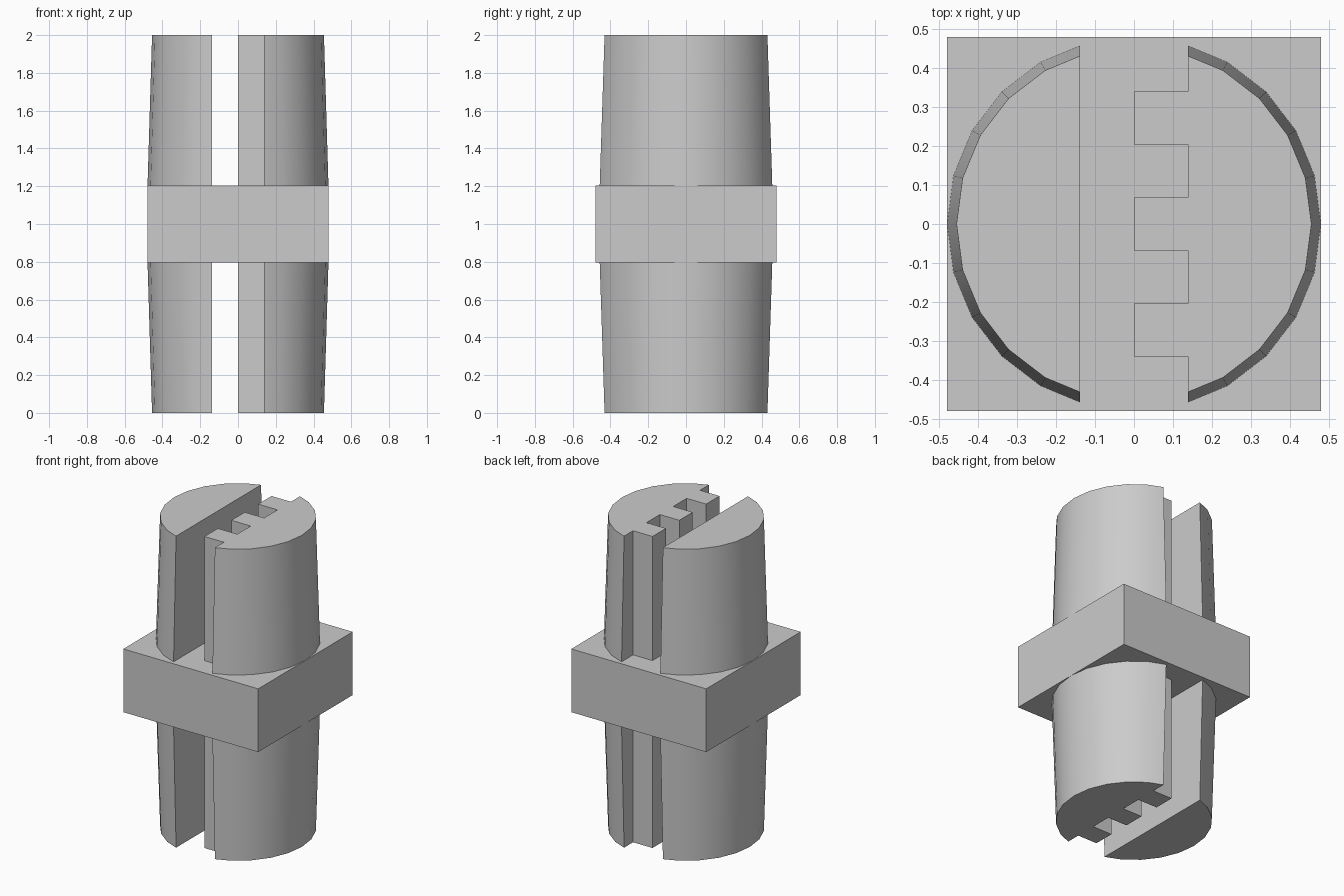
import bpy
import bmesh
import math
from mathutils import Matrix

cube = bpy.data.objects.get("Cube")
if cube:
    bpy.data.objects.remove(cube, do_unlink=True)

HALF = 0.479                   # block half width and peg base radius
TIP = 0.455                    # peg tip radius
LOW, HIGH, TOP = 0.797, 1.203, 2.0
SLOT = 0.138                   # slot half width
TOOTH = 0.068                  # half of one tooth's width

# Single plain colour
grey = bpy.data.materials.new("plain grey")
grey.use_nodes = True
grey.diffuse_color = (0.6, 0.6, 0.6, 1)
grey.node_tree.nodes["Principled BSDF"].inputs["Base Color"].default_value = (0.6, 0.6, 0.6, 1)


def make(name, bm):
    bmesh.ops.recalc_face_normals(bm, faces=bm.faces)
    mesh = bpy.data.meshes.new(name)
    bm.to_mesh(mesh)
    bm.free()
    mesh.materials.append(grey)
    obj = bpy.data.objects.new(name, mesh)
    bpy.context.collection.objects.link(obj)
    return obj


def select(obj):
    bpy.ops.object.select_all(action='DESELECT')
    obj.select_set(True)
    bpy.context.view_layer.objects.active = obj


# Square middle block
bm = bmesh.new()
bmesh.ops.create_cube(bm, size=1, matrix=Matrix.Translation((0, 0, 1))
                      @ Matrix.Diagonal((2 * HALF, 2 * HALF, HIGH - LOW, 1)))
make("middle_block", bm)

# Slot cutter: straight on the right side, toothed on the left side
outline = [(-SLOT, 1), (-SLOT, -1), (SLOT, -1)]
for centre in (-4 * TOOTH, 0, 4 * TOOTH):
    a, b = centre - TOOTH, centre + TOOTH
    outline += [(SLOT, a), (0, a), (0, b), (SLOT, b)]
outline.append((SLOT, 1))
bm = bmesh.new()
face = bm.faces.new([bm.verts.new((x, y, -1)) for x, y in outline])
extruded = bmesh.ops.extrude_face_region(bm, geom=[face])["geom"]
bmesh.ops.translate(bm, vec=(0, 0, 4),
                    verts=[v for v in extruded if isinstance(v, bmesh.types.BMVert)])
cutter = make("slot_cutter", bm)
cutter.hide_render = True

# Tapered split pegs above and below the block
for name, z, r1, r2 in (("upper_peg", (HIGH + TOP) / 2, HALF, TIP),
                        ("lower_peg", LOW / 2, TIP, HALF)):
    bm = bmesh.new()
    bmesh.ops.create_cone(bm, cap_ends=True, segments=24, radius1=r1, radius2=r2,
                          depth=LOW, matrix=Matrix.Translation((0, 0, z)))
    peg = make(name, bm)
    select(peg)
    cut = peg.modifiers.new("toothed slot", 'BOOLEAN')
    cut.operation = 'DIFFERENCE'
    cut.solver = 'EXACT'
    cut.object = cutter
    bpy.ops.object.modifier_apply(modifier=cut.name)
    bpy.ops.object.shade_smooth_by_angle(angle=math.radians(30))

bpy.data.objects.remove(cutter, do_unlink=True)
